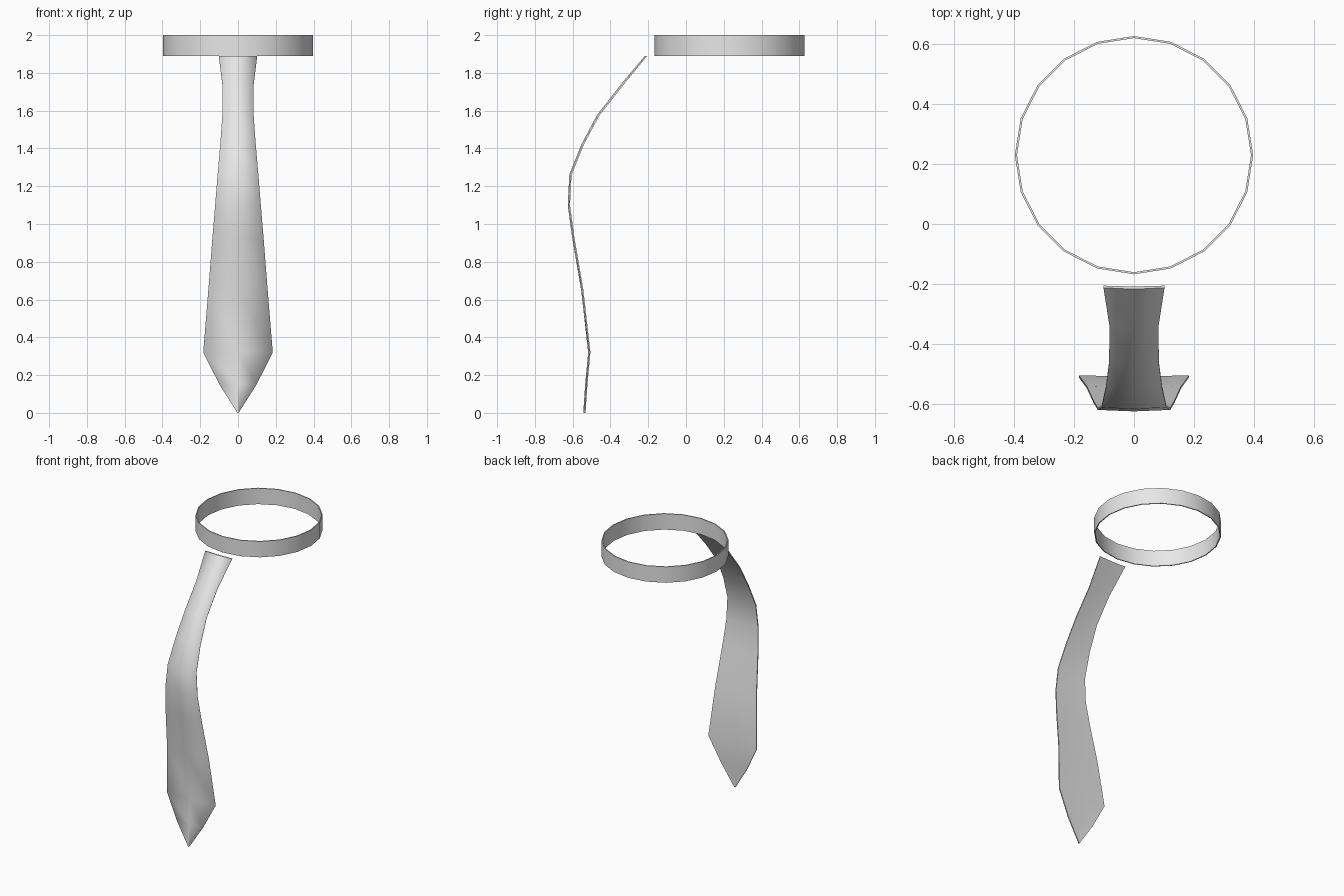
import bpy, bmesh, math
from mathutils import Vector

cube = bpy.data.objects.get("Cube")
if cube:
    bpy.data.objects.remove(cube, do_unlink=True)

cloth = bpy.data.materials.new("light_grey_cloth")
cloth.use_nodes = True
cloth.diffuse_color = (0.8, 0.8, 0.8, 1)
bsdf = next(n for n in cloth.node_tree.nodes if n.type == 'BSDF_PRINCIPLED')
bsdf.inputs["Base Color"].default_value = cloth.diffuse_color


def finish(bm, name):
    """Turn a bmesh into a smooth-shaded object with the cloth material."""
    bmesh.ops.recalc_face_normals(bm, faces=bm.faces)
    for f in bm.faces:
        f.smooth = True
    mesh = bpy.data.meshes.new(name)
    bm.to_mesh(mesh)
    bm.free()
    mesh.materials.append(cloth)
    obj = bpy.data.objects.new(name, mesh)
    bpy.context.collection.objects.link(obj)
    return obj


# Neck band: a thin rectangle spun into a twenty-sided ring
bm = bmesh.new()
center = Vector((0, 0.23, 0))
corners = [(0.391, 1.89), (0.398, 1.89), (0.398, 2.0), (0.391, 2.0)]
profile = [bm.verts.new(center + Vector((r, 0, z))) for r, z in corners]
edges = [bm.edges.new((profile[i], profile[(i + 1) % 4])) for i in range(4)]
bmesh.ops.spin(bm, geom=profile + edges, cent=center, axis=(0, 0, 1),
               angle=math.tau, steps=20, use_merge=True)
bmesh.ops.remove_doubles(bm, verts=bm.verts, dist=0.0005)
band = finish(bm, "neck_band")
bpy.ops.object.select_all(action='DESELECT')
band.select_set(True)
bpy.context.view_layer.objects.active = band
bpy.ops.object.shade_smooth_by_angle(angle=math.radians(30))

# Hanging tie: stations of (y, z, half width) from the knot end to the tip
stations = [(-0.212, 1.89, 0.102), (-0.34, 1.735, 0.082), (-0.465, 1.575, 0.083),
            (-0.548, 1.42, 0.094), (-0.612, 1.26, 0.108), (-0.62, 1.1, 0.121),
            (-0.597, 0.93, 0.135), (-0.549, 0.65, 0.157), (-0.512, 0.32, 0.184),
            (-0.528, 0.15, 0.098), (-0.538, 0.0, 0.003)]
# Cross-section: (side, offset towards the front), slightly ridged in the middle
section = [(-1, 0.001), (0, 0.006), (1, 0.001), (1, -0.006), (0, -0.003), (-1, -0.006)]
bm = bmesh.new()
rows = []
for i, (y, z, w) in enumerate(stations):
    before, after = stations[max(i - 1, 0)], stations[min(i + 1, len(stations) - 1)]
    along = Vector((0, after[0] - before[0], after[1] - before[1])).normalized()
    front = Vector((0, along.z, -along.y))
    if i in (0, len(stations) - 1):
        front = Vector((0, -1, 0))  # end cuts stay level
    rows.append([bm.verts.new(Vector((side * w, y, z)) + front * off)
                 for side, off in section])
n = len(section)
for a, b in zip(rows, rows[1:]):
    for j in range(n):
        k = (j + 1) % n
        bm.faces.new((a[j], a[k], b[k], b[j]))
for row in (rows[0], rows[-1]):
    bm.faces.new(row)
# Crisp back borders and end cuts; the front rolls softly over the sides
for a, b in zip(rows, rows[1:]):
    for j in (3, 5):
        bm.edges.get((a[j], b[j])).smooth = False
for row in (rows[0], rows[-1]):
    for j in range(n):
        bm.edges.get((row[j], row[(j + 1) % n])).smooth = False
finish(bm, "tie_blade")
